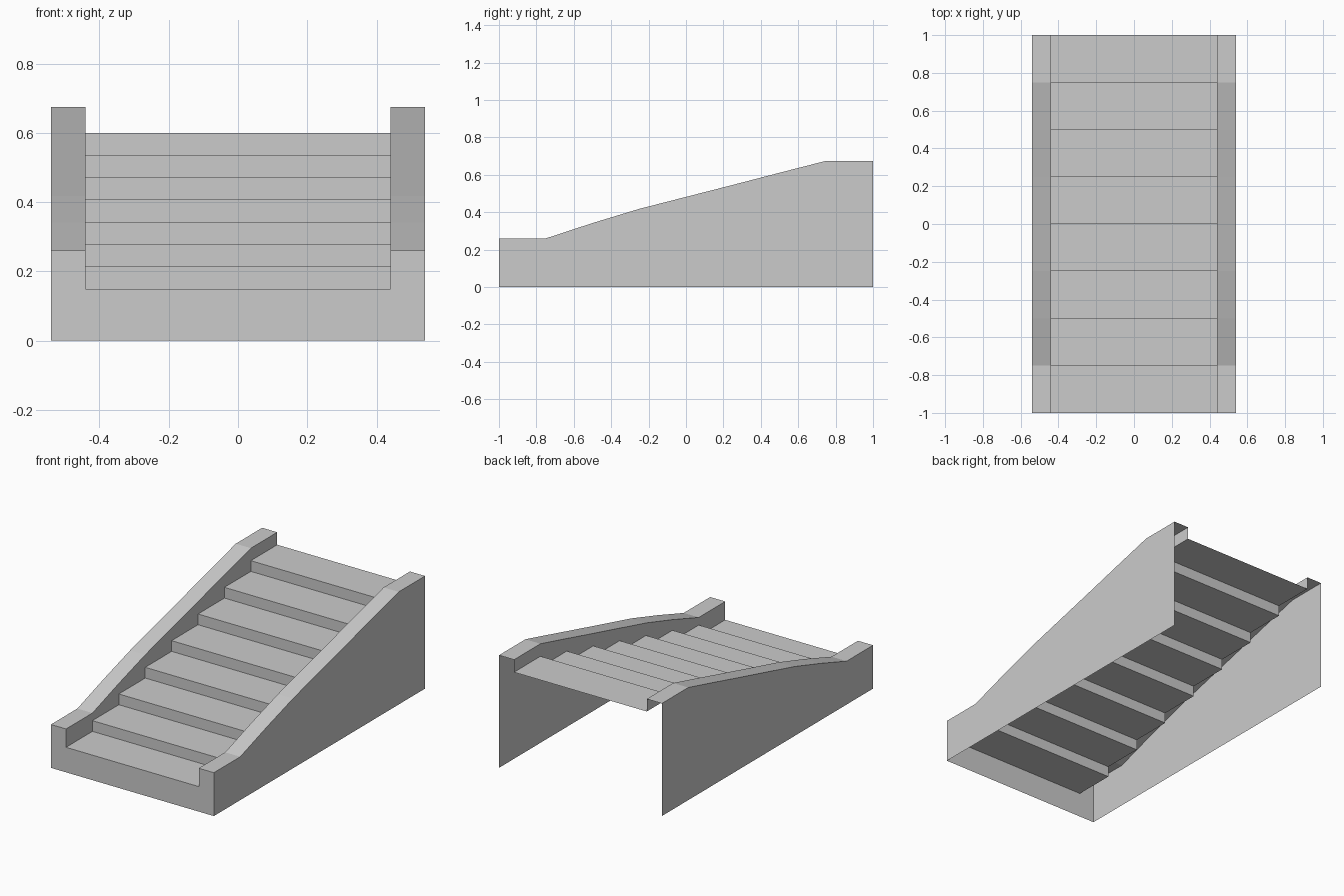
import bpy, bmesh

if "Cube" in bpy.data.objects:
    bpy.data.objects.remove(bpy.data.objects["Cube"])

OUT, INN = 0.54, 0.44          # outer and inner faces of the side walls
N, RUN = 8, 0.25               # steps
treads = [0.15 + i * 0.45 / 7 for i in range(N)]
ys = [-1 + i * RUN for i in range(N + 1)]
# rail height at each step edge
rail = [0.26, 0.26, 0.342, 0.418, 0.482, 0.546, 0.611, 0.675, 0.675]


def build(name, faces, mirror=False):
    bm = bmesh.new()
    for pts in faces:
        bm.faces.new([bm.verts.new(p) for p in pts])
    bmesh.ops.remove_doubles(bm, verts=bm.verts, dist=1e-4)
    mesh = bpy.data.meshes.new(name)
    bm.to_mesh(mesh)
    bm.free()
    ob = bpy.data.objects.new(name, mesh)
    bpy.context.collection.objects.link(ob)
    if mirror:
        ob.modifiers.new("mirror", 'MIRROR').use_axis[0] = True
    return ob


# Treads and risers, the first riser being the front panel
steps = []
below = 0.0
for i, z in enumerate(treads):
    y0, y1 = ys[i], ys[i + 1]
    steps.append([(-INN, y0, below), (INN, y0, below), (INN, y0, z), (-INN, y0, z)])
    steps.append([(-INN, y0, z), (INN, y0, z), (INN, y1, z), (-INN, y1, z)])
    below = z
build("steps", steps)

# Hollow side wall: outer face, front end, sloping cap and stepped inner face
wall = [[(OUT, -1, 0), (OUT, 1, 0)] + [(OUT, y, z) for y, z in zip(ys[::-1], rail[::-1])],
        [(INN, -1, 0), (OUT, -1, 0), (OUT, -1, rail[0]), (INN, -1, rail[0])]]
for i, t in enumerate(treads):
    y0, y1, z0, z1 = ys[i], ys[i + 1], rail[i], rail[i + 1]
    wall.append([(INN, y0, z0), (OUT, y0, z0), (OUT, y1, z1), (INN, y1, z1)])
    wall.append([(INN, y0, t), (INN, y0, z0), (INN, y1, z1), (INN, y1, t)])
build("side_walls", wall, mirror=True)
